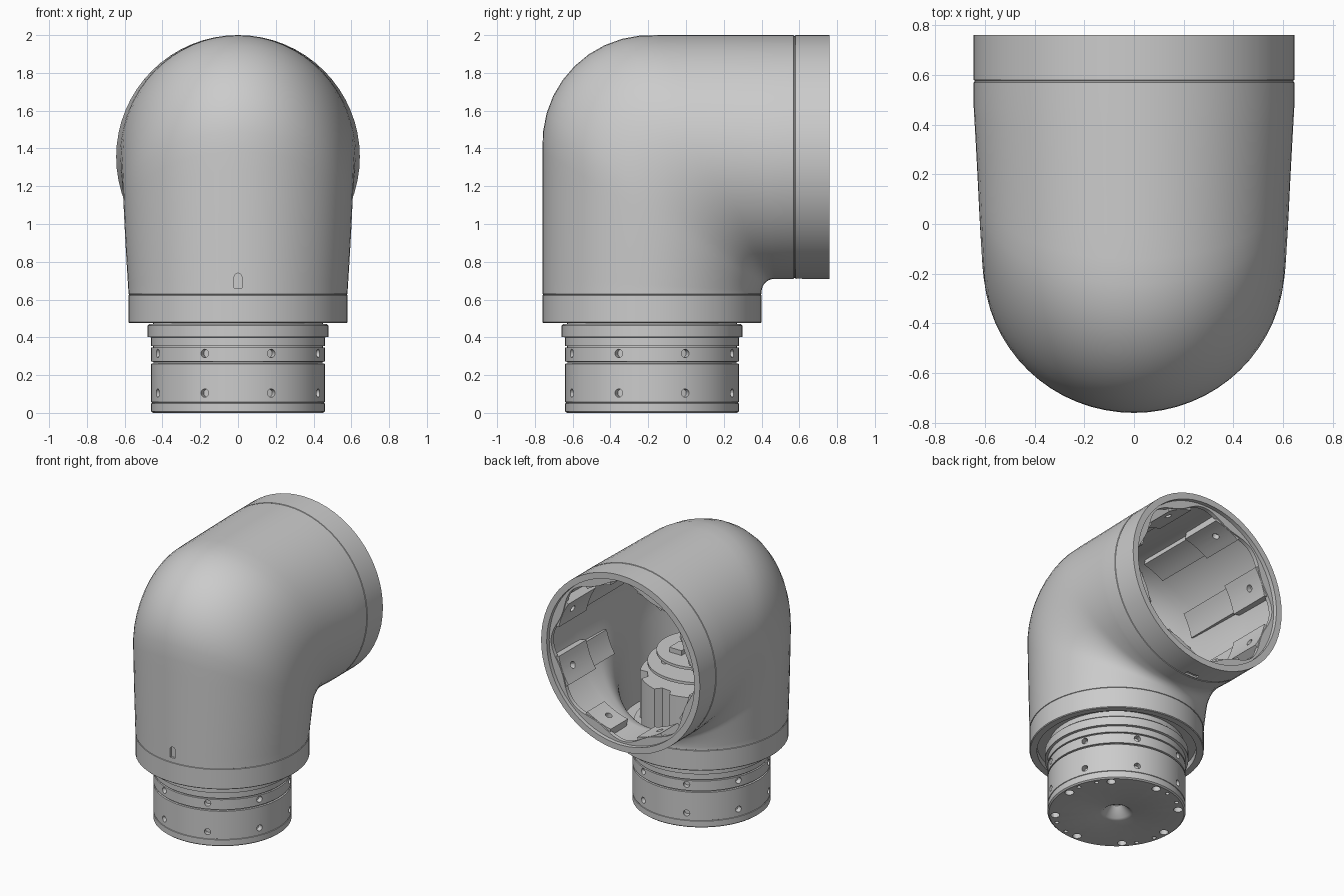
import bpy, bmesh
from math import sin, cos, pi, sqrt, radians
from mathutils import Matrix, Vector

if "Cube" in bpy.data.objects:
    bpy.data.objects.remove(bpy.data.objects["Cube"])

AY, BZ = -0.18, 1.355        # vertical pipe axis (y), horizontal pipe axis (z)
PY, PZ = 0.47, 0.64          # pivot of the inside bend
SEG = 64


def loft(name, rings, loop=False, smooth=True):
    """Skin a list of equal-length closed rings; cap the ends unless looped."""
    bm = bmesh.new()
    vs = [[bm.verts.new(p) for p in r] for r in rings]
    n = len(vs[0])
    pairs = list(zip(vs, vs[1:])) + ([(vs[-1], vs[0])] if loop else [])
    for a, b in pairs:
        for i in range(n):
            j = (i + 1) % n
            bm.faces.new((a[i], a[j], b[j], b[i]))
    if not loop:
        bm.faces.new(vs[0])
        bm.faces.new(vs[-1])
    bmesh.ops.recalc_face_normals(bm, faces=bm.faces)
    return finish(name, bm, smooth)


def finish(name, bm, smooth=True):
    me = bpy.data.meshes.new(name)
    bm.to_mesh(me)
    bm.free()
    ob = bpy.data.objects.new(name, me)
    bpy.context.collection.objects.link(ob)
    if smooth:
        shade(ob)
    return ob


def activate(ob):
    bpy.ops.object.select_all(action='DESELECT')
    ob.select_set(True)
    bpy.context.view_layer.objects.active = ob


def shade(ob):
    activate(ob)
    bpy.ops.object.shade_smooth_by_angle(angle=radians(30))


def cut(ob, bm):
    """Subtract the cutter geometry from the object."""
    bmesh.ops.recalc_face_normals(bm, faces=bm.faces)
    cutter = finish("cutter", bm, False)
    cutter.hide_render = True
    mod = ob.modifiers.new("cut", 'BOOLEAN')
    mod.object, mod.solver = cutter, 'EXACT'
    activate(ob)
    bpy.ops.object.modifier_apply(modifier=mod.name)
    bpy.data.objects.remove(cutter)
    shade(ob)


def add_cyl(bm, loc, axis, r, depth):
    rot = Vector((0, 0, 1)).rotation_difference(Vector(axis)).to_matrix().to_4x4()
    bmesh.ops.create_cone(bm, cap_ends=True, segments=16, radius1=r, radius2=r,
                          depth=depth, matrix=Matrix.Translation(loc) @ rot)


def add_box(bm, loc, size):
    bmesh.ops.create_cube(bm, size=1, matrix=Matrix.Translation(loc) @ Matrix.Diagonal((*size, 1)))


def bend_ring(th, t):
    """Elliptical section of the elbow in a plane turned about the pivot, inset by t."""
    u, v, R = 0.66, 0.79, 0.57
    c, s = cos(th), sin(th)
    if s / max(c, 1e-6) * 1.23 <= v:
        b = 1.23 / c
    elif c / s * 1.36 <= u:
        b = 1.36 / s
    else:
        k = c * u + s * v
        b = k + sqrt(k * k - u * u - v * v + R * R)
    mid, half = (0.07 + b) / 2, (b - 0.07) / 2 - t
    w = 0.58 + 0.065 * th / (pi / 2) - t
    pts = []
    for i in range(SEG):
        a = 2 * pi * i / SEG
        d = mid + half * cos(a)
        pts.append((w * sin(a), PY - d * c, PZ + d * s))
    return pts


def circ_z(r, z, n=SEG):
    # starts at the front, matching bend_ring
    return [(r * sin(2*pi*i/n), AY - r * cos(2*pi*i/n), z) for i in range(n)]


def circ_y(r, y, n=SEG, wave=0):
    out = []
    for i in range(n):
        a = 2 * pi * i / n
        q = r + wave * cos(8 * a)
        out.append((q * sin(a), y, BZ + q * cos(a)))
    return out


# elbow housing: outer skin with seam grooves, back rim, inner skin, bottom rim
N = 26
bend = [pi / 2 * i / N for i in range(N + 1)]
rings = [circ_z(.575, .475), circ_z(.58, .48), circ_z(.58, .622),
         circ_z(.576, .624), circ_z(.576, .628), circ_z(.58, .63)]
rings += [bend_ring(t, 0) for t in bend]
rings += [circ_y(.645, .57), circ_y(.641, .572), circ_y(.641, .578), circ_y(.645, .58),
          circ_y(.645, .76), circ_y(.60, .76), circ_y(.60, .70)]
rings += [bend_ring(t, .05) for t in reversed(bend)]
rings += [circ_z(.53, .475)]
housing = loft("elbow_housing", rings, loop=True)
bm = bmesh.new()
add_cyl(bm, (0, -.76, .72), (0, 1, 0), .02, .03)      # arched index mark, front
add_box(bm, (0, .60, .71), (.1, .03, .03))            # slot under the back rim
cut(housing, bm)
bm = bmesh.new()
add_box(bm, (0, -.76, .69), (.04, .03, .06))
cut(housing, bm)

# plate that closes the housing above the neck
loft("bottom_plate", [circ_z(.54, .52), circ_z(.54, .56)])

# neck: turned profile (radius, height) with grooves, flange and centre dimple
prof = [(.012, .08), (.04, .07), (.09, .008), (.11, 0), (.45, 0), (.46, .008), (.46, .05),
        (.456, .052), (.456, .056), (.46, .058), (.46, .26), (.448, .262), (.448, .27),
        (.46, .272), (.46, .345), (.45, .347), (.45, .353), (.46, .355), (.46, .4),
        (.478, .402), (.478, .462), (.47, .47), (.45, .47), (.45, .58), (.01, .58)]
neck = loft("neck", [circ_z(r, z) for r, z in prof])
bm = bmesh.new()
for k in range(8):
    a = radians(22.5 + 45 * k)
    for z in (.105, .315):
        add_cyl(bm, (.46 * sin(a), AY + .46 * cos(a), z), (sin(a), cos(a), 0), .022, .08)
    for da, r, q in ((22.5, .03, .41), (9, .014, .42), (-9, .014, .42)):
        b = a + radians(da)
        if q == .41 or k % 2:
            add_cyl(bm, (q * sin(b), AY + q * cos(b), 0), (0, 0, 1), r, .09)
cut(neck, bm)

# scalloped ring inside the back opening
loft("scalloped_ring", [circ_y(.61, .70, 128), circ_y(.61, .73, 128),
                        circ_y(.563, .73, 128, .022), circ_y(.563, .70, 128, .022)], loop=True)


def sector(name, a, half, r0, r1, y0, y1):
    angs = [a + half * (i / 3 - 1) for i in range(7)]
    pol = [(r1, t) for t in angs] + [(r0, t) for t in reversed(angs)]
    return loft(name, [[(r * sin(t), y, BZ + r * cos(t)) for r, t in pol] for y in (y0, y1)])


# eight mounting pads with screw holes, continued by thinner ribs
for k in range(8):
    a = radians(22.5 + 45 * k)
    up = cos(a)
    pad = sector("mounting_pad", a, radians(11), .54, .605, .40 if up > -.8 else .52, .72)
    bm = bmesh.new()
    add_cyl(bm, (.54 * sin(a), .60, BZ + .54 * cos(a)), (sin(a), 0, cos(a)), .024, .08)
    cut(pad, bm)
    if up > -.8:
        sector("inner_rib", a, radians(9), .555, .60, -.05 if up > 0 else .15, .41)

# drive core standing on the neck, with notched wall
core = []
for z in (.55, .93):
    ring = []
    for i in range(96):
        a = 2 * pi * i / 96
        r = .41 if (i // 4) % 3 else .36
        ring.append((r * sin(a), AY + r * cos(a), z))
    core.append(ring)
loft("drive_core", core)

# two round circuit boards on posts with small chips
for z, r in ((1.0, .36), (1.08, .30)):
    loft("circuit_board", [circ_z(r, z), circ_z(r, z + .02)])
for k in range(4):
    a = radians(45 + 90 * k)
    bm = bmesh.new()
    add_cyl(bm, (.25 * sin(a), AY + .25 * cos(a), 1.01), (0, 0, 1), .02, .18)
    finish("board_post", bm)
for x, y, sx, sy in ((-.12, .08, .14, .1), (.1, .1, .1, .12), (.02, -.12, .2, .08)):
    bm = bmesh.new()
    add_box(bm, (x, AY + y, 1.115), (sx, sy, .04))
    finish("board_chip", bm)
